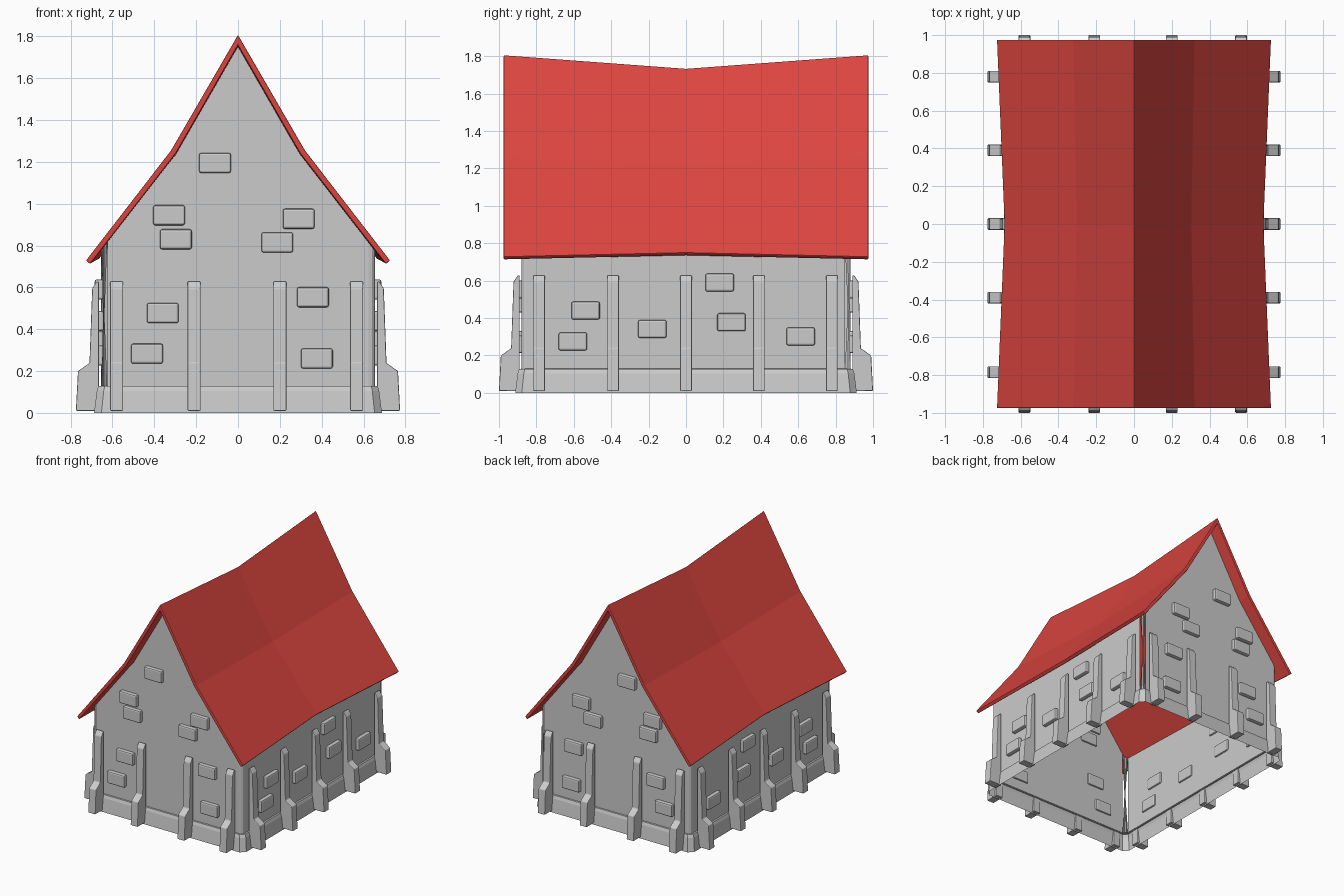
import bpy, bmesh

if "Cube" in bpy.data.objects:
    bpy.data.objects.remove(bpy.data.objects["Cube"])

WX, WY = 0.655, 0.88          # wall half sizes
red = bpy.data.materials.new("roof_red")
red.diffuse_color = (0.72, 0.06, 0.05, 1)
red.use_nodes = True
red.node_tree.nodes["Principled BSDF"].inputs["Base Color"].default_value = red.diffuse_color


def finish(name, bm, bevel=0, mat=None):
    bmesh.ops.recalc_face_normals(bm, faces=bm.faces[:])
    me = bpy.data.meshes.new(name)
    bm.to_mesh(me)
    bm.free()
    ob = bpy.data.objects.new(name, me)
    bpy.context.collection.objects.link(ob)
    if mat:
        me.materials.append(mat)
    if bevel:
        m = ob.modifiers.new("bevel", 'BEVEL')
        m.width, m.segments, m.limit_method = bevel, 2, 'ANGLE'
    return ob


def loft(rings, caps=True):
    """Join matching closed rings of points with quads."""
    bm = bmesh.new()
    vs = [[bm.verts.new(p) for p in r] for r in rings]
    n = len(vs[0])
    for a, b in zip(vs, vs[1:]):
        for i in range(n):
            j = (i + 1) % n
            bm.faces.new((a[i], a[j], b[j], b[i]))
    if caps:
        bm.faces.new(vs[0])
        bm.faces.new(vs[-1])
    return bm


def on_wall(side, sign, u, d, z):
    """Wall coordinates (along, outward, up) to world."""
    return (sign * (WX + d), u, z) if side else (u, sign * (WY + d), z)


# Hollow walls with gables, open at the bottom, rounded corners
bm = bmesh.new()
side_tops = {}
for s in (-1, 1):
    pts = [(-WX, .125), (WX, .125), (WX, .787), (.307, 1.24), (0, 1.76), (-.307, 1.24), (-WX, .787)]
    v = [bm.verts.new((x, s * WY, z)) for x, z in pts]
    bm.faces.new(v)
    side_tops[s] = {-1: (v[0], v[6]), 1: (v[1], v[2])}
corners = []
for sx in (-1, 1):
    lo0, hi0 = side_tops[-1][sx]
    lo1, hi1 = side_tops[1][sx]
    mid = bm.verts.new((sx * WX, 0, .757))
    bm.faces.new((lo0, lo1, hi1, mid, hi0))
    corners += [bm.edges.get((lo0, hi0)), bm.edges.get((lo1, hi1))]
bmesh.ops.bevel(bm, geom=corners, offset=.03, segments=3, profile=.5, affect='EDGES')
finish("walls", bm)


# Sloping plinth around the foot of the walls, with cut corners
def plinth_ring(d, z, c):
    x, y = WX + d, WY + d
    return [(x - c, -y, z), (x, -y + c, z), (x, y - c, z), (x - c, y, z),
            (-x + c, y, z), (-x, y - c, z), (-x, -y + c, z), (-x + c, -y, z)]


finish("plinth", loft([plinth_ring(.033, 0, .035), plinth_ring(.02, .105, .033),
                       plinth_ring(.012, .128, .03), plinth_ring(-.004, .13, .028)], caps=False))


# Kinked roof, sagging in the middle
def roof_ring(y, eave, kink, ridge):
    (ex, ez), (kx, kz) = eave, kink
    half = [(ex, ez), (kx, kz)]
    under = [(kx - .022, kz - .016), (ex - .02, ez - .016)]
    pts = ([(-x, z) for x, z in half] + [(0, ridge)] + half[::-1]
           + under[::-1] + [(0, ridge - .05)] + [(-x, z) for x, z in under])
    return [(x, y, z) for x, z in pts]


end = ((.727, .728), (.32, 1.255), 1.807)
finish("roof", loft([roof_ring(-.975, *end),
                     roof_ring(0, (.687, .75), (.303, 1.225), 1.735),
                     roof_ring(.975, *end)]), .005, red)

# Stepped buttresses: (outward, up) profile extruded along the wall
PROFILE = [(.01, .01), (.12, .01), (.11, .2), (.055, .238), (.042, .595), (.02, .628), (.01, .628)]
SPOTS = {0: (-.58, -.21, .2, .567), 1: (-.785, -.39, 0, .39, .78)}
for side, spots in SPOTS.items():
    for sign in (-1, 1):
        for u in spots:
            rings = [[on_wall(side, sign, u + w, d, z) for d, z in PROFILE] for w in (-.031, .031)]
            finish("buttress", loft(rings), .005)

# Raised stones scattered on the walls, passing through to the inside
STONES = {
    0: [(-.11, 1.195), (-.33, .945), (-.297, .83), (.29, .928), (.188, .815),
        (-.36, .477), (-.435, .283), (.358, .553), (.377, .26)],
    1: [(-.605, .275), (-.537, .44), (-.18, .342), (.18, .59), (.243, .378), (.613, .302)],
}
for side, spots in STONES.items():
    for sign in (-1, 1):
        for u, z in spots:
            rings = [[on_wall(side, sign, u + a * .076, d, z + b * .048)
                      for a, b in ((-1, -1), (1, -1), (1, 1), (-1, 1))] for d in (-.012, .03)]
            finish("wall_stone", loft(rings), .01)
